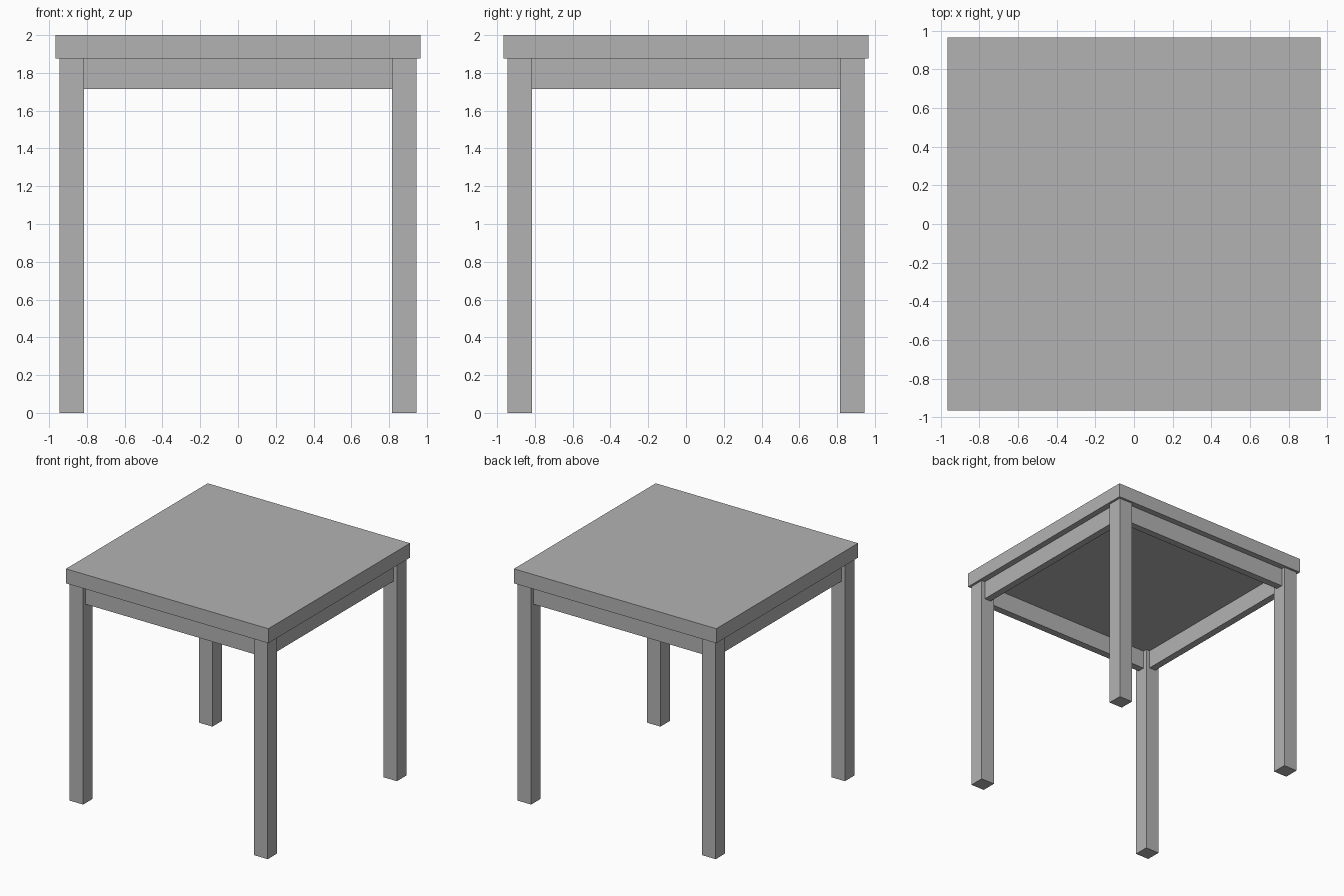
import bpy

if "Cube" in bpy.data.objects:
    bpy.data.objects.remove(bpy.data.objects["Cube"], do_unlink=True)

# Single grey material
grey = bpy.data.materials.new("plain grey")
grey.use_nodes = True
COLOUR = (0.45, 0.45, 0.45, 1)
grey.diffuse_color = COLOUR
grey.node_tree.nodes["Principled BSDF"].inputs["Base Color"].default_value = COLOUR

TOP, TOP_BASE, APRON_BASE = 2.0, 1.875, 1.715
HALF_TOP = 0.965
LEG_IN, LEG_OUT = 0.815, 0.945
APRON_IN, APRON_OUT = 0.85, 0.912


def box(name, low, high):
    """Flat-faced box between two opposite corners."""
    bpy.ops.mesh.primitive_cube_add(
        size=1, location=[(a + b) / 2 for a, b in zip(low, high)])
    part = bpy.context.object
    part.name = name
    part.scale = [b - a for a, b in zip(low, high)]
    bpy.ops.object.transform_apply(location=False, rotation=False, scale=True)
    part.data.materials.append(grey)
    return part


# Square slab top
box("table_top", (-HALF_TOP, -HALF_TOP, TOP_BASE), (HALF_TOP, HALF_TOP, TOP))

# Four square corner legs
for side, sx in (("left", 1), ("right", -1)):
    for end, sy in (("front", -1), ("back", 1)):
        x = sorted((sx * LEG_IN, sx * LEG_OUT))
        y = sorted((sy * LEG_IN, sy * LEG_OUT))
        box(f"{end}_{side}_leg", (x[0], y[0], 0), (x[1], y[1], TOP_BASE))

# Apron rails between the legs, recessed from the leg faces
for s, end, side in ((-1, "front", "right"), (1, "back", "left")):
    near, far = sorted((s * APRON_IN, s * APRON_OUT))
    box(f"{end}_apron", (-LEG_IN, near, APRON_BASE), (LEG_IN, far, TOP_BASE))
    box(f"{side}_apron", (near, -LEG_IN, APRON_BASE), (far, LEG_IN, TOP_BASE))
